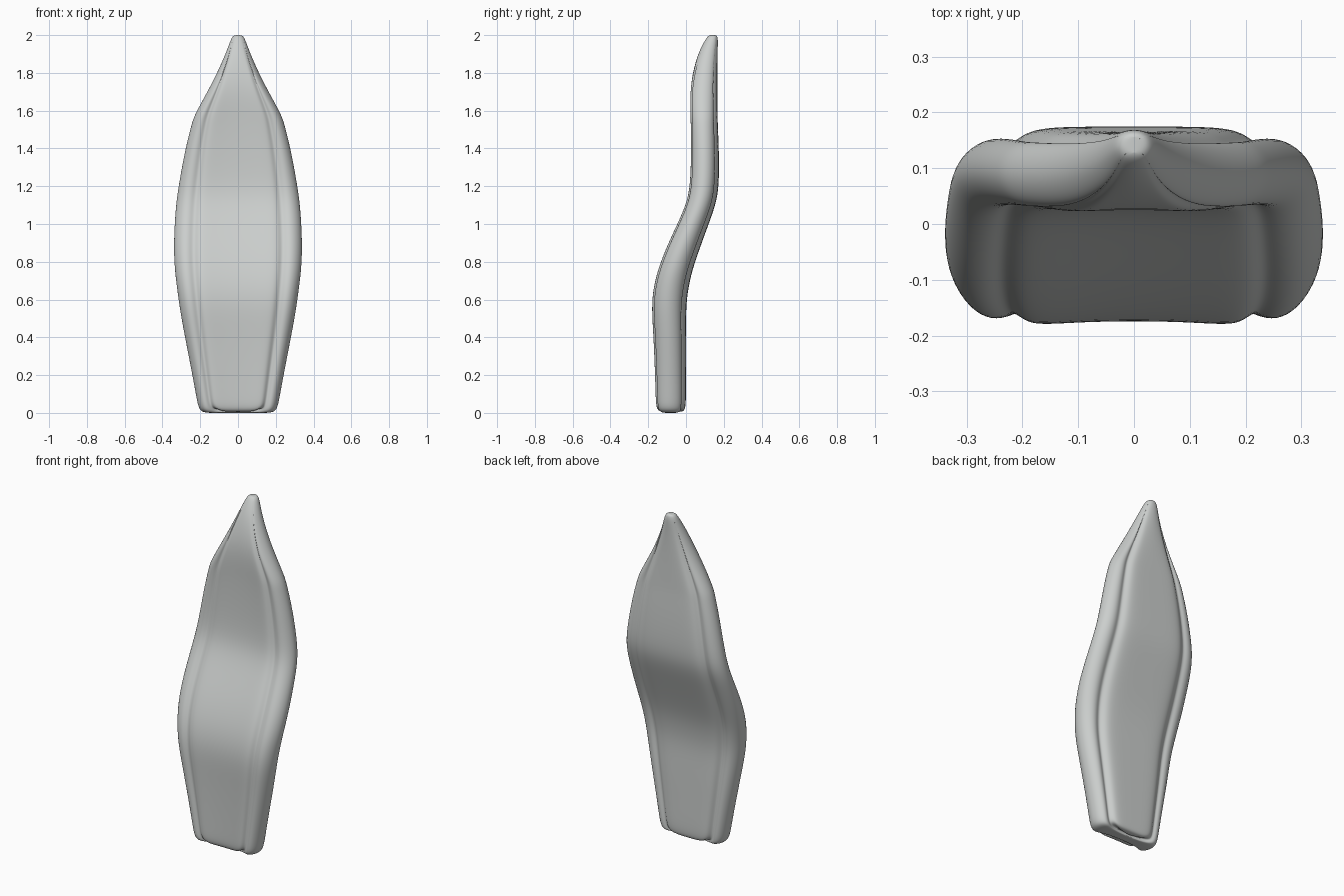
import bpy, bmesh, math

# Height stations: z, half width, front y, back y
STATIONS = [
    (0.0, 0.12, -0.11, -0.045), (0.0, 0.185, -0.145, -0.012),
    (0.025, 0.206, -0.157, -0.003), (0.08, 0.217, -0.16, 0.0),
    (0.2, 0.238, -0.163, 0.0), (0.4, 0.277, -0.171, 0.001),
    (0.55, 0.304, -0.181, -0.001), (0.65, 0.317, -0.174, 0.01),
    (0.75, 0.33, -0.151, 0.031), (0.87, 0.336, -0.106, 0.072),
    (1.0, 0.331, -0.045, 0.12), (1.1, 0.324, 0.0, 0.156),
    (1.2, 0.311, 0.024, 0.176), (1.4, 0.275, 0.028, 0.174),
    (1.53, 0.242, 0.026, 0.168), (1.58, 0.226, 0.024, 0.167),
    (1.7, 0.162, 0.02, 0.166), (1.8, 0.112, 0.033, 0.166),
    (1.9, 0.068, 0.062, 0.167), (1.965, 0.044, 0.095, 0.17),
    (1.995, 0.03, 0.115, 0.167), (2.0, 0.014, 0.128, 0.156),
]
# Half cross-section, front centre round the rim to back centre
HALF = [(0, -0.95), (.3, -.97), (.52, -1.02), (.63, -.99), (.70, -.74),
        (.77, -.9), (.86, -.91), (.96, -.66), (1.03, -.15), (.99, .38),
        (.89, .70), (.79, .73), (.72, .57), (.65, .85), (.54, .98),
        (.3, 1.0), (0, 1.0)]
SECTION = HALF + [(-u, v) for u, v in reversed(HALF[1:-1])]


def ring(bm, z, w, front, back):
    mid, half = (front + back) / 2, (back - front) / 2
    fade = min(1, max(0, (z - 1.6) / 0.36))      # grooves fade at the tip
    verts = []
    for u, v in SECTION:
        r = max(math.hypot(u, v), 0.01)
        u2 = u * (1 - fade) + u / r * fade
        v2 = v * (1 - fade) + v / r * fade
        # notch between panel and rims along the foot
        notch = 0.024 * math.exp(-((abs(u) - .68) / .1) ** 2) + 0.006 * (abs(u) < .6)
        lift = notch * max(0, 1 - z / 0.1)
        verts.append(bm.verts.new((u2 * w, mid + v2 * half, z + lift)))
    return verts


bm = bmesh.new()
rings = [ring(bm, *s) for s in STATIONS]
n = len(SECTION)
for a, b in zip(rings, rings[1:]):
    for i in range(n):
        j = (i + 1) % n
        bm.faces.new((a[i], a[j], b[j], b[i]))
# Caps bridged with quads across the mirrored halves
for r in (rings[0], rings[-1]):
    h = n // 2
    bm.faces.new((r[0], r[1], r[-1]))
    for i in range(1, h - 1):
        bm.faces.new((r[i], r[i + 1], r[n - i - 1], r[n - i]))
    bm.faces.new((r[h - 1], r[h], r[h + 1]))
bmesh.ops.recalc_face_normals(bm, faces=bm.faces)
for f in bm.faces:
    f.smooth = True

mesh = bpy.data.meshes.new("curved_blade")
bm.to_mesh(mesh)
bm.free()
blade = bpy.data.objects.new("curved_blade", mesh)
bpy.context.collection.objects.link(blade)

mat = bpy.data.materials.new("light grey")
mat.diffuse_color = (0.6, 0.62, 0.61, 1)
mesh.materials.append(mat)

sub = blade.modifiers.new("smooth", 'SUBSURF')
sub.levels = sub.render_levels = 2
